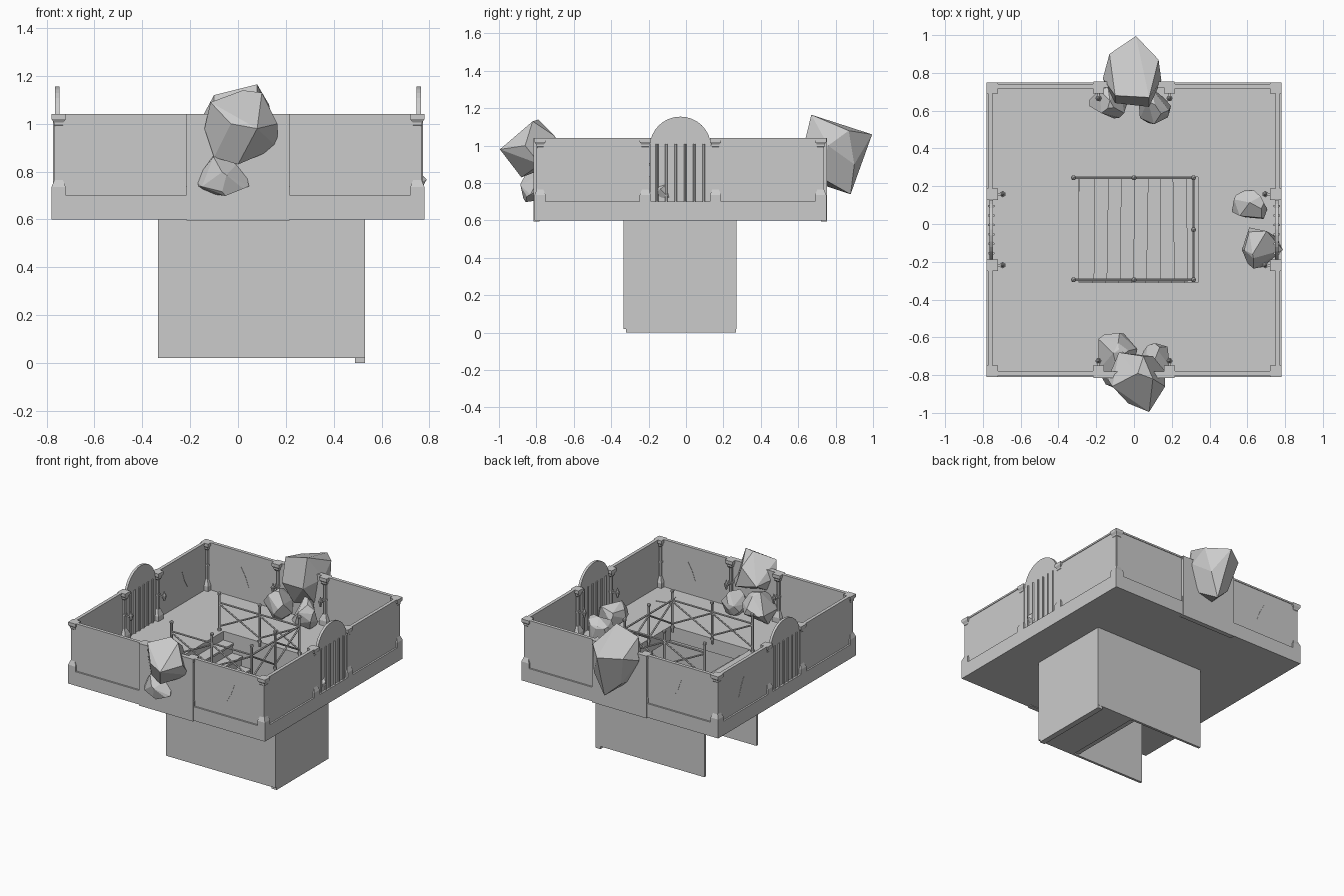
import bpy, bmesh, math, random
from mathutils import Matrix, Vector

if "Cube" in bpy.data.objects:
    bpy.data.objects.remove(bpy.data.objects["Cube"])

random.seed(4)
CY = -0.03                       # the room is square about (0, CY)
FLOOR, TOP = 0.70, 1.04


def finish(name, bm, mat=None):
    if mat is not None:
        bm.transform(mat)
    bmesh.ops.recalc_face_normals(bm, faces=bm.faces)
    me = bpy.data.meshes.new(name)
    bm.to_mesh(me)
    bm.free()
    ob = bpy.data.objects.new(name, me)
    bpy.context.collection.objects.link(ob)
    return ob


def add_box(bm, x0, x1, y0, y1, z0, z1):
    m = Matrix.Translation(((x0 + x1) / 2, (y0 + y1) / 2, (z0 + z1) / 2)) @ \
        Matrix.Diagonal((x1 - x0, y1 - y0, z1 - z0, 1))
    bmesh.ops.create_cube(bm, size=1, matrix=m)


def box(name, *dims, mat=None):
    bm = bmesh.new()
    add_box(bm, *dims)
    return finish(name, bm, mat)


def add_rod(bm, a, b, r, sides=6, r2=None):
    a, b = Vector(a), Vector(b)
    d = b - a
    m = Matrix.Translation((a + b) / 2) @ d.to_track_quat('Z', 'Y').to_matrix().to_4x4()
    bmesh.ops.create_cone(bm, cap_ends=True, segments=sides, radius1=r,
                          radius2=r if r2 is None else r2, depth=d.length, matrix=m)


def add_square_loft(bm, x, y, sections):
    # stacked square sections (half width, z)
    rings = [[bm.verts.new((x + sx * w, y + sy * w, z))
              for sx, sy in ((-1, -1), (1, -1), (1, 1), (-1, 1))] for w, z in sections]
    for lo, hi in zip(rings, rings[1:]):
        for i in range(4):
            bm.faces.new((lo[i], lo[(i + 1) % 4], hi[(i + 1) % 4], hi[i]))
    bm.faces.new(rings[0])
    bm.faces.new(rings[-1])


def prism(name, outline, to_3d, extent, mat=None):
    # flat outline extruded along a vector
    bm = bmesh.new()
    f = bm.faces.new([bm.verts.new(to_3d(*p)) for p in outline])
    ext = bmesh.ops.extrude_face_region(bm, geom=[f])
    bmesh.ops.translate(bm, vec=extent, verts=[v for v in ext["geom"] if isinstance(v, bmesh.types.BMVert)])
    return finish(name, bm, mat)


def hull(name, pts):
    bm = bmesh.new()
    for p in pts:
        bm.verts.new(p)
    res = bmesh.ops.convex_hull(bm, input=bm.verts)
    inner = [v for v in res["geom_interior"] if isinstance(v, bmesh.types.BMVert)]
    bmesh.ops.delete(bm, geom=inner, context='VERTS')
    bmesh.ops.dissolve_limit(bm, angle_limit=math.radians(12), verts=bm.verts, edges=bm.edges)
    return finish(name, bm)


def rock(name, c, r, n=22):
    pts = []
    for _ in range(n):
        d = Vector([random.gauss(0, 1) for _ in range(3)]).normalized()
        pts.append([c[i] + d[i] * r[i] for i in range(3)])
    return hull(name, pts)


# floor slab with the stairwell opening
floor = box("floor_slab", -.78, .78, CY - .78, CY + .78, .60, FLOOR)
cutter = box("stairwell_cutter", -.29, .34, -.31, .25, .5, .8)
cutter.hide_render = True
cutter.hide_viewport = True
mod = floor.modifiers.new("opening", 'BOOLEAN')
mod.operation, mod.object = 'DIFFERENCE', cutter

# four sides of the room, each built as a +x wall and turned
for k, side in enumerate(("right", "back", "left", "front")):
    M = Matrix.Translation((0, CY, 0)) @ Matrix.Rotation(k * math.pi / 2, 4, 'Z')
    bm = bmesh.new()
    for s in (-1, 1):
        a, b = sorted((s * .165, s * .765))
        add_box(bm, .752, .768, a, b, FLOOR, TOP - .005)
        add_box(bm, .748, .772, a, b, TOP - .012, TOP)
    finish(side + "_wall", bm, M)

    # posts: corner plus the two beside the doorway
    bm = bmesh.new()
    for y in (-.75, -.188, .188):
        add_square_loft(bm, .75, y, [(.03, FLOOR), (.03, .735), (.018, .765), (.013, .775)])
        add_square_loft(bm, .75, y, [(.013, .985), (.02, .995), (.02, 1.005), (.03, 1.02), (.03, TOP)])
        add_rod(bm, (.748, y, .77), (.748, y, .99), .013, 8)
        add_rod(bm, (.748, y, .872), (.748, y, .884), .018, 8)
    finish(side + "_posts", bm, M)

    # torch brackets
    bm = bmesh.new()
    for y in (-.188, .188):
        add_box(bm, .69, .745, y - .006, y + .006, .868, .878)
        add_rod(bm, (.695, y, .845), (.695, y, .885), .006, 6, .017)
        add_rod(bm, (.695, y, .885), (.695, y, .915), .012, 6, .002)
    finish(side + "_torches", bm, M)

    if k % 2 == 0:
        # arched gate with bars
        arch = [(-.163, FLOOR), (.163, FLOOR)] + \
               [(.163 * math.cos(t * math.pi / 16), .995 + .16 * math.sin(t * math.pi / 16)) for t in range(17)]
        prism(side + "_gate", arch, lambda u, v: (.747, u, v), (.018, 0, 0), M)
        bm = bmesh.new()
        for i in range(6):
            y = -.125 + i * .05
            for x in (.744, .767):
                add_rod(bm, (x, y, FLOOR), (x, y, 1.01), .007)
        finish(side + "_gate_bars", bm, M)
    else:
        # blocked doorway slab
        box(side + "_door_panel", .752, .785, -.215, .215, .595, TOP, mat=M)

# stairwell shaft, open at the -x end
bm = bmesh.new()
add_box(bm, -.335, .53, -.335, -.318, .02, .60)
add_box(bm, -.335, .53, .253, .27, .02, .60)
add_box(bm, .49, .53, -.32, .268, 0, .60)
add_box(bm, .24, .50, -.32, .255, .02, .035)
finish("stairwell_walls", bm)

# stairs going down towards +x
N, RUN = 8, .07
rise = (FLOOR - .03) / (N + 1)
prof = []
for i in range(N):
    z = FLOOR - (i + 1) * rise
    prof += [(-.29 + i * RUN, z), (-.29 + (i + 1) * RUN, z)]
prof += [(.27, .03), (.20, .03), (-.29, .55)]
prism("stair_steps", prof, lambda u, v: (u, -.318, v), (0, .571, 0))
for i in range(N):
    z = FLOOR - (i + 1) * rise
    R = Matrix.Translation((-.25 + i * RUN, CY, z)) @ Matrix.Rotation(random.uniform(-.02, .02), 4, 'Z')
    box("stair_tread", -.042, .042, -.275, .275, 0, .014, mat=R)

# railing around three sides of the opening
path = [(-.32, .245), (0, .245), (.315, .245), (.315, -.03), (.315, -.295), (0, -.295), (-.32, -.295)]
bm = bmesh.new()
for x, y in path:
    add_rod(bm, (x, y, FLOOR - .03), (x, y, .955), .0085)
    add_rod(bm, (x, y, FLOOR), (x, y, .715), .013)
    bmesh.ops.create_icosphere(bm, subdivisions=1, radius=.015, matrix=Matrix.Translation((x, y, .965)))
for (ax, ay), (bx, by) in zip(path, path[1:]):
    add_rod(bm, (ax, ay, .90), (bx, by, .90), .007)
    add_rod(bm, (ax, ay, .73), (bx, by, .89), .006)
    add_rod(bm, (ax, ay, .89), (bx, by, .73), .006)
finish("stair_railing", bm)

# big boulders lodged in the front and back doorways
hull("front_boulder", [
    (-.14, -.82, .98), (-.115, -.86, 1.09), (.02, -.79, 1.14), (.10, -.82, 1.13), (.165, -.86, 1.0),
    (.165, -.78, .90), (.08, -.995, .98), (-.03, -.95, 1.0), (0, -.88, .83), (-.10, -.84, .86),
    (.05, -.70, 1.05), (.10, -.70, .90), (-.08, -.68, .95)])
hull("back_boulder", [
    (.08, .67, 1.165), (-.10, .68, 1.12), (.01, .995, 1.06), (.13, .87, 1.08), (.145, .76, 1.0),
    (-.165, .77, 1.0), (-.13, .90, 1.05), (.03, .88, .74), (-.08, .85, .84), (.08, .62, .96),
    (-.10, .64, .95), (.10, .72, .83), (-.05, .70, .80), (.10, .90, .90)])

# fallen rubble
for name, c, r in (
        ("front_rubble", (-.06, -.80, .78), (.125, .085, .11)),
        ("front_rubble", (-.10, -.69, .80), (.12, .12, .12)),
        ("front_rubble", (.12, -.71, .78), (.09, .08, .10)),
        ("back_rubble", (-.13, .65, .79), (.11, .10, .11)),
        ("back_rubble", (.10, .63, .79), (.10, .11, .11)),
        ("right_rubble", (.62, .10, .77), (.11, .09, .09)),
        ("right_rubble", (.68, -.12, .77), (.11, .13, .11))):
    rock(name, c, r)

# loose floor tiles
for x, y, a, s in ((.60, -.63, .25, .05), (-.46, -.63, .3, .05), (-.55, -.67, .5, .04),
                   (-.54, -.43, .1, .045), (.66, .55, -.2, .045), (.67, .63, .1, .035)):
    R = Matrix.Translation((x, y, FLOOR)) @ Matrix.Rotation(a, 4, 'Z')
    box("floor_tile", -s, s, -s, s, -.01, .004, mat=R)

# wall cracks, thin slivers through the wall
for k, y in ((1, .45), (3, .5), (2, -.5)):
    M = Matrix.Translation((0, CY, 0)) @ Matrix.Rotation(k * math.pi / 2, 4, 'Z')
    crack = [(y - .03, .80), (y + .005, .86), (y + .03, .93), (y - .004, .87)]
    prism("wall_crack", crack, lambda u, v: (.750, u, v), (.020, 0, 0), M)
